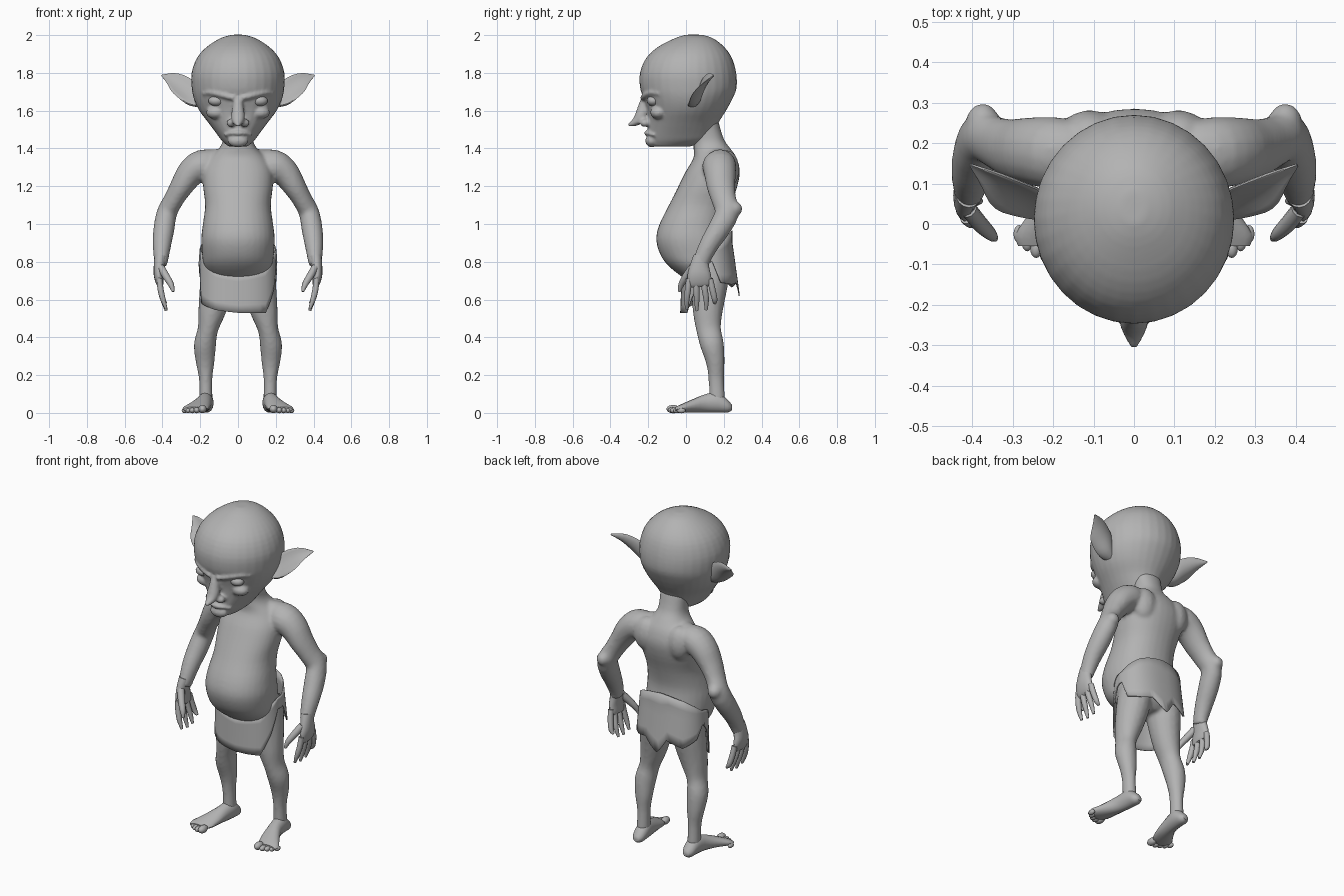
import bpy, bmesh, math
from mathutils import Vector, Matrix

grey = bpy.data.materials.new("grey_clay")
grey.diffuse_color = (0.45, 0.45, 0.45, 1)


def smooth_path(pts, steps):
    """Catmull-Rom interpolation through tuples of any length."""
    out = []
    for i in range(len(pts) - 1):
        a, b, c, d = (pts[max(0, min(len(pts) - 1, i + k))] for k in (-1, 0, 1, 2))
        for s in range(steps):
            t = s / steps
            out.append([0.5 * (2 * q + (r - p) * t + (2 * p - 5 * q + 4 * r - u) * t * t
                               + (3 * q - p - 3 * r + u) * t ** 3)
                        for p, q, r, u in zip(a, b, c, d)])
    return out + [list(pts[-1])]


def loft(bm, pts, side=1, sides=16, hint=(1, 0, 0), normal=None, power=2.0, cup=0.0, steps=3):
    """Tube through (x, y, z, half width, half depth); side=-1 mirrors it."""
    secs = smooth_path(pts, steps)
    rings = []
    for i, (x, y, z, rw, rd) in enumerate(secs):
        rw, rd = max(rw, 0.002), max(rd, 0.002)
        a, b = secs[max(i - 1, 0)], secs[min(i + 1, len(secs) - 1)]
        t = Vector(normal) if normal else (Vector(b[:3]) - Vector(a[:3])).normalized()
        w = Vector(hint)
        w = (w - t * w.dot(t)).normalized()
        d = t.cross(w)
        ring = []
        for k in range(sides):
            an = 2 * math.pi * k / sides
            c, s = (math.copysign(abs(f) ** (2 / power), f) for f in (math.cos(an), math.sin(an)))
            p = Vector((x, y, z)) + w * rw * c + d * (rd * s + cup * rw * c * c)
            ring.append(bm.verts.new((p.x * side, p.y, p.z)))
        rings.append(ring)
    for r, q in zip(rings, rings[1:]):
        for k in range(sides):
            n = (k + 1) % sides
            bm.faces.new((r[k], r[n], q[n], q[k]))
    bm.faces.new(rings[0][::-1])
    bm.faces.new(rings[-1])


def stack(bm, rows, **kw):
    """Level rings given as (z, front y, back y, half width)."""
    loft(bm, [(0, (f + b) / 2, z, w, (b - f) / 2) for z, f, b, w in rows],
         normal=(0, 0, 1), sides=32, **kw)


def ball(bm, c, r):
    m = Matrix.Translation(c) @ Matrix.Diagonal((*r, 1))
    bmesh.ops.create_uvsphere(bm, u_segments=16, v_segments=10, radius=1, matrix=m)


def finish(name, bm, mirror=False, voxel=0, relax=0, thick=0):
    bmesh.ops.recalc_face_normals(bm, faces=bm.faces)
    me = bpy.data.meshes.new(name)
    bm.to_mesh(me)
    bm.free()
    me.materials.append(grey)
    ob = bpy.data.objects.new(name, me)
    bpy.context.collection.objects.link(ob)
    bpy.ops.object.select_all(action='DESELECT')
    ob.select_set(True)
    bpy.context.view_layer.objects.active = ob
    bpy.ops.object.shade_smooth_by_angle(angle=math.radians(50))
    if voxel:
        m = ob.modifiers.new("blend", 'REMESH')
        m.mode, m.voxel_size, m.use_smooth_shade = 'VOXEL', voxel, True
        m = ob.modifiers.new("relax", 'SMOOTH')
        m.factor, m.iterations = 0.5, relax
    if mirror:
        ob.modifiers.new("mirror", 'MIRROR')
    if thick:
        m = ob.modifiers.new("thickness", 'SOLIDIFY')
        m.thickness, m.offset = thick, 0
    return ob


# Body: pot-bellied torso with neck, arms and legs blended together
bm = bmesh.new()
stack(bm, [(1.55, .03, .17, .085), (1.45, .04, .2, .08), (1.4, .04, .235, .1),
           (1.35, .04, .268, .15), (1.28, .0, .285, .183), (1.2, -.04, .272, .185),
           (1.1, -.09, .24, .174), (1.0, -.14, .218, .186), (.92, -.158, .222, .195),
           (.84, -.137, .235, .19), (.78, -.095, .238, .18), (.72, -.02, .22, .14),
           (.68, .05, .18, .08)], power=2.2)
for s in (1, -1):
    loft(bm, [(.1, .17, 1.315, .07, .08), (.19, .175, 1.31, .083, .09), (.25, .18, 1.27, .075, .085),
              (.298, .185, 1.2, .062, .076), (.34, .2, 1.13, .053, .066),
              (.376, .217, 1.06, .054, .064), (.392, .175, .975, .056, .06),
              (.402, .125, .895, .05, .052), (.407, .088, .82, .04, .046),
              (.41, .075, .78, .033, .045)], side=s)
    ball(bm, (s * .374, .25, 1.08), (.042, .05, .042))     # elbow
    ball(bm, (s * .11, .22, 1.29), (.075, .062, .1))       # shoulder blade
    loft(bm, [(.095, .13, .82, .09, .1), (.108, .125, .7, .092, .1), (.125, .118, .6, .083, .088),
              (.142, .115, .52, .07, .077), (.16, .12, .44, .054, .066),
              (.175, .138, .36, .059, .063), (.174, .155, .27, .05, .05),
              (.171, .16, .18, .036, .041), (.17, .165, .06, .036, .043)], side=s)
finish("body", bm, voxel=.01, relax=6)

# Head: large skull, narrow jaw, pointed nose, brows and lips
bm = bmesh.new()
stack(bm, [(2.002, .0, .08, .03), (1.985, -.055, .14, .09), (1.94, -.145, .2, .163),
           (1.88, -.21, .243, .217), (1.8, -.244, .266, .246), (1.72, -.243, .268, .245),
           (1.66, -.224, .245, .233), (1.6, -.207, .212, .205), (1.54, -.202, .175, .16),
           (1.48, -.203, .15, .115), (1.44, -.198, .12, .085), (1.41, -.18, .02, .05)])
loft(bm, [(0, -.19, 1.72, .02, .02), (0, -.219, 1.64, .026, .028), (0, -.236, 1.575, .036, .034),
          (0, -.268, 1.54, .028, .022), (0, -.306, 1.523, .008, .008)])
ball(bm, (0, -.182, 1.44), (.055, .034, .034))             # chin
for s in (1, -1):
    ball(bm, (s * .035, -.218, 1.535), (.026, .026, .022))  # nostril wing
    loft(bm, [(.02, -.228, 1.665, .014, .016), (.08, -.212, 1.682, .016, .018),
              (.14, -.182, 1.695, .014, .016), (.185, -.14, 1.69, .008, .01)],
         side=s, hint=(0, 0, 1))                           # brow
    loft(bm, [(0, -.21, 1.482, .012, .016), (.035, -.196, 1.48, .01, .014),
              (.07, -.165, 1.47, .007, .01)], side=s, hint=(0, 0, 1))  # lip
    ball(bm, (s * .115, -.145, 1.59), (.055, .045, .035))   # cheek
finish("head", bm, voxel=.008, relax=4)

# Eyes
bm = bmesh.new()
ball(bm, (.115, -.174, 1.652), (.042, .034, .028))
finish("eye", bm, mirror=True)

# Pointed, cupped ears
bm = bmesh.new()
loft(bm, [(.205, .045, 1.645, .04, .022), (.245, .06, 1.665, .056, .02),
          (.295, .085, 1.715, .066, .014), (.345, .115, 1.76, .042, .01),
          (.404, .146, 1.786, .004, .004)], hint=(-.3, .5, .8), cup=.4)
finish("ear", bm, mirror=True)

# Hands: palm, four fingers and a thumb
bm = bmesh.new()
loft(bm, [(.409, .08, .83, .034, .04), (.416, .072, .78, .03, .05), (.42, .07, .73, .026, .062),
          (.413, .072, .685, .02, .064), (.408, .073, .67, .012, .055)])
for y0, y1, tip in ((.127, .152, .58), (.091, .107, .545), (.053, .057, .54), (.017, .004, .55)):
    loft(bm, [(.416, y0, .71, .015, .017), (.41, (y0 + y1) / 2, .655, .016, .017),
              (.397, y1, .6, .014, .015), (.38, y1, tip, .007, .008)], sides=10)
loft(bm, [(.408, .035, .77, .02, .022), (.382, .002, .725, .02, .021),
          (.355, -.025, .68, .016, .016), (.343, -.036, .642, .007, .008)], sides=10)
finish("hand", bm, mirror=True)

# Feet with five toes, turned outward
bm = bmesh.new()
loft(bm, [(.167, .243, .028, .016, .014), (.168, .22, .036, .034, .034), (.17, .17, .055, .041, .054),
          (.18, .1, .05, .042, .048), (.202, .03, .036, .056, .034), (.226, -.025, .024, .066, .022),
          (.236, -.055, .018, .05, .014)], normal=(0, -1, 0))
for x, y, r in ((.188, -.068, .022), (.218, -.07, .016), (.242, -.06, .015),
                (.264, -.045, .014), (.284, -.025, .014)):
    ball(bm, (x, y, r - .002), (r, r * 1.6, r))
finish("foot", bm, mirror=True)

# Ragged loincloth: (angle from front, top z, bottom z)
hem = [(-180, .965, .62), (-168, .96, .7), (-140, .94, .665), (-112, .9, .71), (-95, .87, .79),
       (-82, .86, .74), (-68, .84, .58), (-32, .76, .545), (0, .735, .53), (42, .77, .53),
       (66, .83, .655), (84, .86, .79), (97, .87, .8), (112, .9, .69), (140, .94, .68),
       (160, .955, .69), (180, .965, .62)]
bm = bmesh.new()
cols = []
for (a0, t0, b0), (a1, t1, b1) in zip(hem, hem[1:]):
    for k in range(4):
        f = k / 4
        a = math.radians(a0 + (a1 - a0) * f)
        top, bot = t0 + (t1 - t0) * f, b0 + (b1 - b0) * f
        sx, cy = (math.copysign(abs(v) ** .85, v) for v in (math.sin(a), math.cos(a)))
        col = []
        for j in range(6):
            z = top + (bot - top) * j / 5
            flare = max(0, .9 - z) * (.14 if cy < 0 else .04)
            col.append(bm.verts.new(((.198 + flare * .5) * sx, .115 - (.128 + flare) * cy, z)))
        cols.append(col)
for i, c in enumerate(cols):
    n = cols[(i + 1) % len(cols)]
    for j in range(5):
        bm.faces.new((c[j], c[j + 1], n[j + 1], n[j]))
finish("loincloth", bm, thick=.006)
